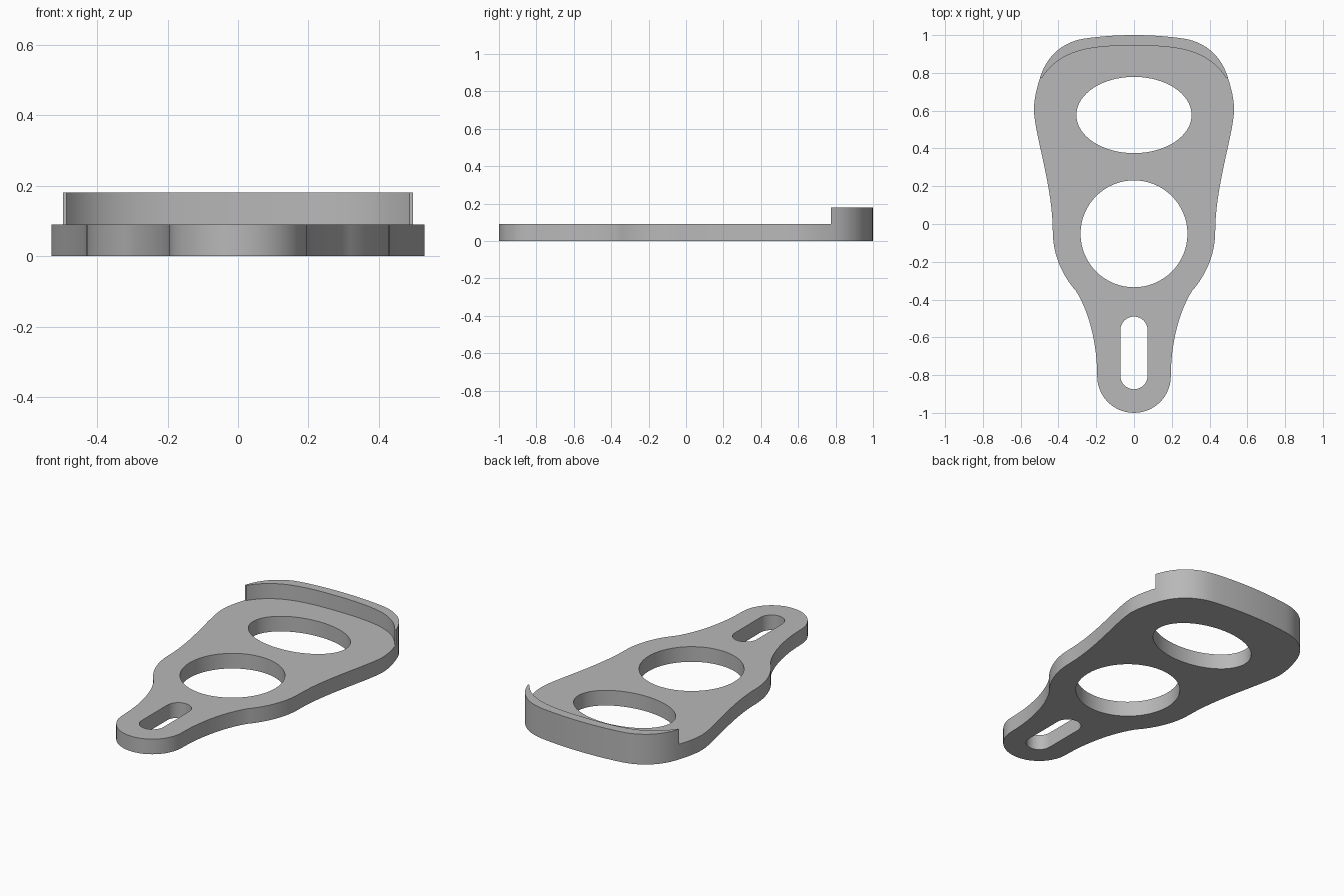
import bpy, bmesh, math
from mathutils import Vector
from mathutils.geometry import interpolate_bezier

cube = bpy.data.objects.get("Cube")
if cube:
    bpy.data.objects.remove(cube, do_unlink=True)

grey = bpy.data.materials.new("plain grey")
grey.use_nodes = True
colour = (0.48, 0.48, 0.48, 1)
grey.diffuse_color = colour
grey.node_tree.nodes["Principled BSDF"].inputs["Base Color"].default_value = colour

THICK = 0.09


def path(start, *curves, steps=14):
    """Chain of bezier curves, each given as two handles and an end point."""
    pts = [Vector(start)]
    for h1, h2, end in curves:
        pts += interpolate_bezier(pts[-1], Vector(h1), Vector(h2), Vector(end), steps)[1:]
    return [Vector((p[0], p[1])) for p in pts]


def mirrored(half):
    """Copy of a half path on the other side, in reverse order."""
    return [Vector((-p.x, p.y)) for p in reversed(half)]


def ellipse(cy, rx, ry, count=64):
    angles = [math.tau * i / count for i in range(count)]
    return [Vector((rx * math.cos(a), cy + ry * math.sin(a))) for a in angles]


def slot(low, high, r, count=16):
    pts = []
    for cy, first in ((high, 0), (low, math.pi)):
        for i in range(count + 1):
            a = first + math.pi * i / count
            pts.append(Vector((r * math.cos(a), cy + r * math.sin(a))))
    return pts


def slab(name, loops, z):
    """Fill the loops, leaving inner ones as holes, and thicken upwards."""
    bm = bmesh.new()
    for loop in loops:
        verts = [bm.verts.new((p.x, p.y, z)) for p in loop]
        for a, b in zip(verts, verts[1:] + verts[:1]):
            bm.edges.new((a, b))
    bmesh.ops.triangle_fill(bm, edges=bm.edges[:], use_beauty=True, normal=(0, 0, 1))
    for f in bm.faces:
        f.normal_update()
        if f.normal.z < 0:
            f.normal_flip()
    mesh = bpy.data.meshes.new(name)
    bm.to_mesh(mesh)
    bm.free()
    mesh.materials.append(grey)
    obj = bpy.data.objects.new(name, mesh)
    bpy.context.collection.objects.link(obj)
    solid = obj.modifiers.new("thickness", 'SOLIDIFY')
    solid.thickness = THICK
    solid.offset = 1
    bpy.ops.object.select_all(action='DESELECT')
    obj.select_set(True)
    bpy.context.view_layer.objects.active = obj
    bpy.ops.object.modifier_apply(modifier=solid.name)
    bpy.ops.object.shade_smooth_by_angle(angle=math.radians(25))
    return obj


# Outer edge of the back end, shared by plate and lip
back_edge = path((0, 1),
                 ((0.1, 1), (0.19, 0.992), (0.26, 0.982)),
                 ((0.38, 0.965), (0.465, 0.885), (0.497, 0.775)))

# Rest of the outline down to the rounded front tip
side_edge = path((0.497, 0.775),
                 ((0.515, 0.72), (0.53, 0.66), (0.53, 0.6)),
                 ((0.525, 0.47), (0.43, 0.2), (0.43, -0.04)),
                 ((0.43, -0.18), (0.365, -0.29), (0.307, -0.355)),
                 ((0.235, -0.47), (0.195, -0.64), (0.195, -0.805)),
                 ((0.195, -0.913), (0.108, -1), (0, -1)))

half = back_edge + side_edge[1:]
outline = half + mirrored(half)[1:-1]

# Flat plate with oval, round and slotted holes
slab("base_plate",
     [outline, ellipse(0.577, 0.305, 0.202), ellipse(-0.052, 0.283, 0.283),
      slot(-0.803, -0.562, 0.072)], 0)

# Raised lip along the back edge
inner = path((0, 0.945),
             ((0.1, 0.945), (0.17, 0.94), (0.23, 0.93)),
             ((0.34, 0.912), (0.43, 0.865), (0.487, 0.775)))
outer_full = mirrored(back_edge)[:-1] + back_edge
inner_full = mirrored(inner)[:-1] + inner
slab("back_lip", [outer_full + inner_full[::-1]], THICK)
